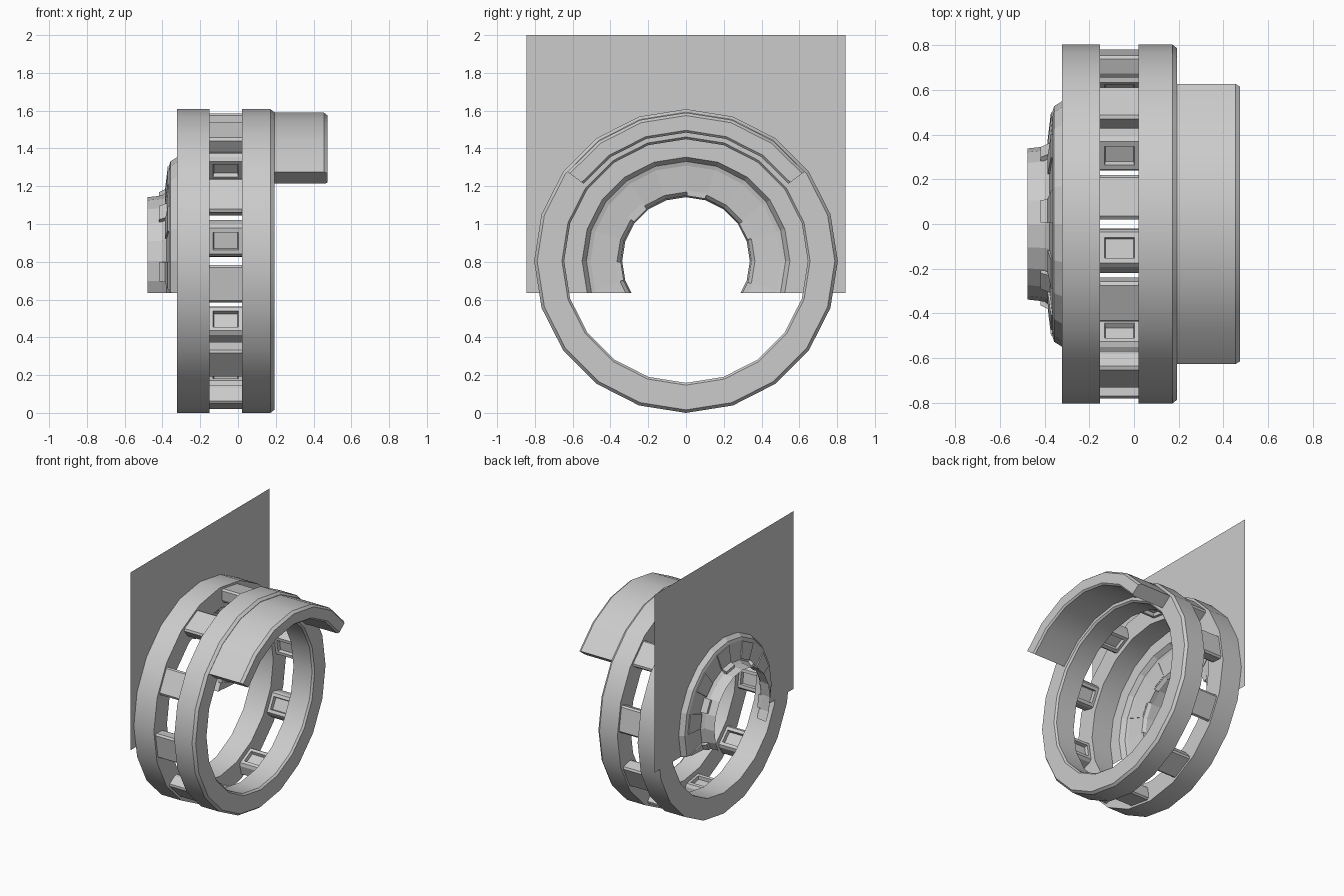
import bpy, bmesh
from math import sin, cos, radians
from mathutils import Vector

if "Cube" in bpy.data.objects:
    bpy.data.objects.remove(bpy.data.objects["Cube"])

CZ = 0.804          # height of the ring axis (axis runs along x)
SIDES, STEP = 20, 18


def polar(x, r, deg):
    return Vector((x, r * sin(radians(deg)), CZ + r * cos(radians(deg))))


def finish(name, bm, smooth=False):
    bmesh.ops.recalc_face_normals(bm, faces=bm.faces)
    me = bpy.data.meshes.new(name)
    bm.to_mesh(me)
    bm.free()
    ob = bpy.data.objects.new(name, me)
    bpy.context.collection.objects.link(ob)
    if smooth:
        bpy.ops.object.select_all(action='DESELECT')
        ob.select_set(True)
        bpy.context.view_layer.objects.active = ob
        bpy.ops.object.shade_smooth_by_angle(angle=radians(25))
    return ob


def sweep(profile, angles, closed_profile=True, full=False, caps=False):
    """Turn an (x, radius) profile around the x axis through the angles."""
    bm = bmesh.new()
    rows = [[bm.verts.new(polar(x, r, a)) for x, r in profile] for a in angles]
    n = len(profile)
    pairs = list(zip(rows, rows[1:])) + ([(rows[-1], rows[0])] if full else [])
    for a, b in pairs:
        for i in range(n if closed_profile else n - 1):
            j = (i + 1) % n
            bm.faces.new((a[i], a[j], b[j], b[i]))
    if caps:
        bm.faces.new(rows[0])
        bm.faces.new(rows[-1])
    return bm


FULL = [i * STEP for i in range(SIDES)]

# Two large rings
finish("outer_ring", sweep([(0.02, 0.645), (0.02, 0.804), (0.172, 0.804), (0.192, 0.788),
                            (0.192, 0.657), (0.178, 0.645)], FULL, full=True), True)
finish("inner_ring", sweep([(-0.322, 0.645), (-0.322, 0.804), (-0.152, 0.804),
                            (-0.152, 0.645)], FULL, full=True), True)

# Curved hood over the top of the outer ring
bm = sweep([(0.185, 0.68), (0.185, 0.785), (0.455, 0.785), (0.475, 0.77),
            (0.475, 0.692), (0.463, 0.68)],
           [-53 , -36, -18, 0, 18, 36, 53], caps=True)
finish("hood", bm, True)


# Spacer blocks between the rings, with a recessed window facing inwards
def spacer(deg):
    bm = bmesh.new()
    t = Vector((0, cos(radians(deg)), -sin(radians(deg))))
    x0, x1 = -0.155, 0.025
    section = [(-0.07, 0.675), (-0.085, 0.695), (-0.1, 0.765), (-0.088, 0.778),
               (0.088, 0.778), (0.1, 0.765), (0.085, 0.695), (0.07, 0.675)]
    ends = [[bm.verts.new(polar(x, r, deg) + t * s) for s, r in section] for x in (x0, x1)]
    a, b = ends
    n = len(section)
    for i in range(n):
        j = (i + 1) % n
        f = bm.faces.new((a[i], a[j], b[j], b[i]))
    window = f                      # last face is the inward one
    bm.faces.new(a)
    bm.faces.new(b)
    bmesh.ops.recalc_face_normals(bm, faces=bm.faces)
    bmesh.ops.inset_individual(bm, faces=[window], thickness=0.033)
    inward = polar(0, 0, deg) - polar(0, 1, deg)
    bmesh.ops.inset_individual(bm, faces=[window], thickness=0.006)
    bmesh.ops.translate(bm, verts=window.verts[:], vec=-inward * 0.025)
    finish("spacer_block", bm)


for k in range(10):
    spacer(9 + 36 * k)

# Flat back plate with a round opening
FLOOR, R_HOLE, XP = 0.635, 0.55, -0.323
bm = bmesh.new()
arc = [polar(XP, R_HOLE, a) for a in range(-108, 109, STEP)]
arc[0].z = arc[-1].z = FLOOR
outline = arc + [Vector((XP, y, z)) for y, z in
                 ((0.845, FLOOR), (0.845, 2.0), (-0.845, 2.0), (-0.845, FLOOR))]
bm.faces.new([bm.verts.new(p) for p in outline])
finish("back_plate", bm)


def cut_floor(bm):
    geom = bm.verts[:] + bm.edges[:] + bm.faces[:]
    bmesh.ops.bisect_plane(bm, geom=geom, plane_co=(0, 0, FLOOR), plane_no=(0, 0, 1),
                           clear_inner=True)
    return bm


# Faceted dish and short open tube behind the plate, cut flat at the bottom
dish = sweep([(XP, 0.55), (-0.358, 0.527), (-0.365, 0.505), (-0.378, 0.365),
              (-0.4, 0.347), (-0.478, 0.338)], FULL, closed_profile=False, full=True)
finish("dish", cut_floor(dish))

# Raised panels and small clips on the dish
for k in range(-7, 7):
    a = k * STEP
    if k % 2 == 0:
        bm = sweep([(-0.36, 0.50), (-0.372, 0.50), (-0.387, 0.375), (-0.375, 0.375)],
                   [a + 0.6, a + STEP - 0.6], caps=True)
        finish("dish_panel", cut_floor(bm))
    if k % 3 == 0:
        bm = sweep([(-0.375, 0.345), (-0.375, 0.385), (-0.418, 0.365), (-0.418, 0.345)],
                   [a + 1, a + STEP - 1], caps=True)
        finish("dish_clip", cut_floor(bm))
